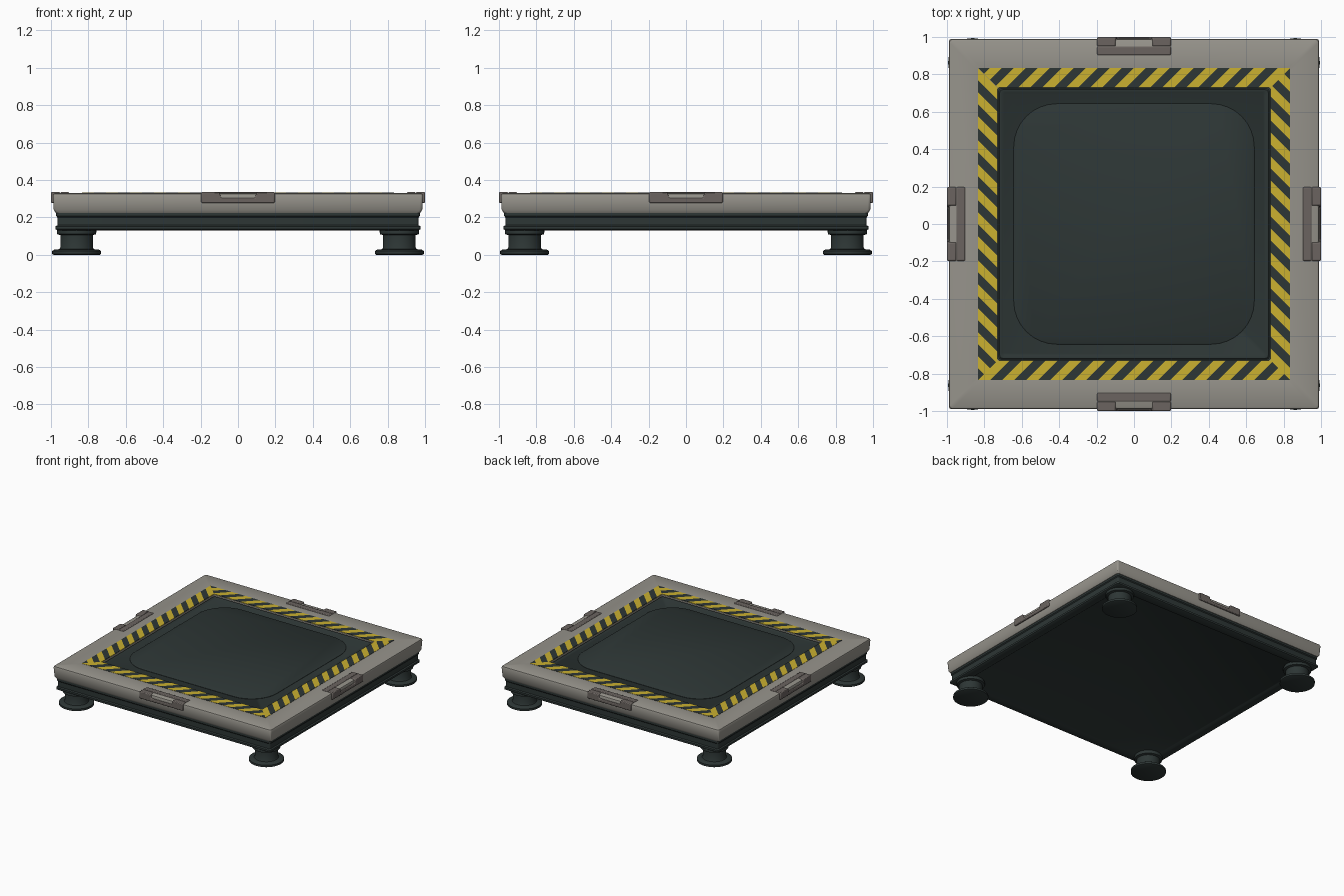
import bpy, bmesh, math
from mathutils import Matrix, Vector

cube = bpy.data.objects.get("Cube")
if cube:
    bpy.data.objects.remove(cube, do_unlink=True)


def material(name, rgb):
    lin = [(c / 255 / 12.92 if c < 11 else ((c / 255 + 0.055) / 1.055) ** 2.4) for c in rgb]
    m = bpy.data.materials.new(name)
    m.use_nodes = True
    m.diffuse_color = (*lin, 1)
    m.node_tree.nodes["Principled BSDF"].inputs["Base Color"].default_value = (*lin, 1)
    return m


GREY = material("warm grey", (150, 147, 139))
DARK = material("dark slate", (45, 54, 53))
YELLOW = material("hazard yellow", (203, 177, 48))
BROWN = material("clip grey", (107, 100, 96))


def finish(name, bm, mats, smooth=True, bevel=0):
    bmesh.ops.recalc_face_normals(bm, faces=bm.faces)
    mesh = bpy.data.meshes.new(name)
    bm.to_mesh(mesh)
    bm.free()
    for m in mats:
        mesh.materials.append(m)
    ob = bpy.data.objects.new(name, mesh)
    bpy.context.collection.objects.link(ob)
    if bevel:
        mod = ob.modifiers.new("Bevel", "BEVEL")
        mod.width, mod.segments = bevel, 2
    if smooth:
        bpy.ops.object.select_all(action="DESELECT")
        ob.select_set(True)
        bpy.context.view_layer.objects.active = ob
        bpy.ops.object.shade_smooth_by_angle(angle=math.radians(35))
    return ob


def loft(name, profile, outline, mat, closed=False):
    """Stack outlines for each (half size, height) pair of a profile."""
    bm = bmesh.new()
    rings = [[bm.verts.new((x, y, z)) for x, y in outline(r)] for r, z in profile]
    n = len(rings[0])
    pairs = list(zip(rings, rings[1:]))
    if closed:
        pairs.append((rings[-1], rings[0]))
    else:
        bm.faces.new(rings[0])
        bm.faces.new(rings[-1])
    for a, b in pairs:
        for i in range(n):
            j = (i + 1) % n
            bm.faces.new((a[i], a[j], b[j], b[i]))
    return finish(name, bm, [mat])


def rounded_square(radius, steps):
    def outline(half):
        points = []
        for q in range(4):
            for s in range(steps + 1):
                a = math.pi / 2 * (q + s / steps)
                sx, sy = ((1, 1), (-1, 1), (-1, -1), (1, -1))[q]
                points.append((sx * (half - radius) + radius * math.cos(a),
                               sy * (half - radius) + radius * math.sin(a)))
        return points
    return outline


def circle(r):
    return [(r * math.cos(a * math.tau / 32), r * math.sin(a * math.tau / 32)) for a in range(32)]


def extrude(bm, outline, y0, y1):
    """Prism from an outline in x and z, running from y0 to y1."""
    a = [bm.verts.new((x, y0, z)) for x, z in outline]
    b = [bm.verts.new((x, y1, z)) for x, z in outline]
    bm.faces.new(a)
    bm.faces.new(b)
    for i in range(len(a)):
        j = (i + 1) % len(a)
        bm.faces.new((a[i], a[j], b[j], b[i]))


# Top frame: rounded rim with an open centre
square = rounded_square(0.015, 4)
loft("top_frame", [(0.73, 0.22), (0.962, 0.22), (0.975, 0.224), (0.985, 0.24), (0.99, 0.315),
                   (0.986, 0.325), (0.976, 0.33), (0.735, 0.33), (0.73, 0.326)],
     square, GREY, closed=True)

# Lower chassis with a waist and a bottom flange
loft("chassis", [(0.90, 0.138), (0.91, 0.13), (0.966, 0.13), (0.976, 0.137), (0.976, 0.152),
                 (0.966, 0.158), (0.966, 0.20), (0.972, 0.207), (0.972, 0.226), (0.95, 0.23)],
     square, DARK)

# Recessed centre panel and its raised pad
loft("centre_panel", [(0.724, 0.225), (0.724, 0.315), (0.718, 0.321), (0.705, 0.321), (0.70, 0.317)],
     square, DARK)
loft("centre_pad", [(0.643, 0.312), (0.643, 0.319), (0.639, 0.322)],
     rounded_square(0.23, 8), DARK)

# Hazard border: four mitred strips cut into diagonal stripes
OUT, INN = 0.835, 0.73
PERIOD = 2 * OUT / 13
for k, side in enumerate(("front", "left", "back", "right")):
    bm = bmesh.new()
    bm.faces.new([bm.verts.new((x, y, 0.332)) for x, y in
                  ((-OUT, -OUT), (OUT, -OUT), (INN, -INN), (-INN, -INN))])
    for s in range(1, 26):
        bmesh.ops.bisect_plane(bm, geom=bm.verts[:] + bm.edges[:] + bm.faces[:],
                               plane_co=(-OUT + s * PERIOD / 2, -OUT, 0),
                               plane_no=Vector((1, -1, 0)).normalized())
    for f in bm.faces:
        c = f.calc_center_median()
        f.material_index = int((c.x - c.y) / (PERIOD / 2)) % 2
    bmesh.ops.rotate(bm, verts=bm.verts, matrix=Matrix.Rotation(k * math.pi / 2, 3, "Z"))
    strip = finish("hazard_strip_" + side, bm, [YELLOW, DARK], smooth=False)
    if strip.data.polygons[0].normal.z < 0:
        strip.data.flip_normals()
    mod = strip.modifiers.new("Thickness", "SOLIDIFY")
    mod.thickness = 0.004

# Edge clips with a finger notch on the outer side
LOW, TOP = 0.277, 0.335
for k, side in enumerate(("front", "left", "back", "right")):
    bm = bmesh.new()
    extrude(bm, [(-0.197, LOW), (0.197, LOW), (0.197, TOP), (-0.197, TOP)], -0.95, -0.902)
    extrude(bm, [(-0.197, LOW), (0.197, LOW), (0.197, TOP), (0.10, TOP), (0.09, 0.303),
                 (-0.09, 0.303), (-0.10, TOP), (-0.197, TOP)], -1.0, -0.95)
    # weld the bars into one body and drop the hidden wall between them
    bmesh.ops.rotate(bm, verts=bm.verts, matrix=Matrix.Rotation(k * math.pi / 2, 3, "Z"))
    finish("edge_clip_" + side, bm, [BROWN], bevel=0.006)

# Feet: wide pad, stem and collar
foot_profile = [(0.124, 0.0), (0.131, 0.004), (0.131, 0.02), (0.12, 0.027), (0.092, 0.03),
                (0.087, 0.04), (0.087, 0.105), (0.104, 0.11), (0.106, 0.128), (0.10, 0.142)]
for name, sx, sy in (("front_left", 1, -1), ("front_right", -1, -1),
                     ("back_left", 1, 1), ("back_right", -1, 1)):
    foot = loft("foot_" + name, foot_profile, circle, DARK)
    foot.location = (sx * 0.863, sy * 0.863, 0)
